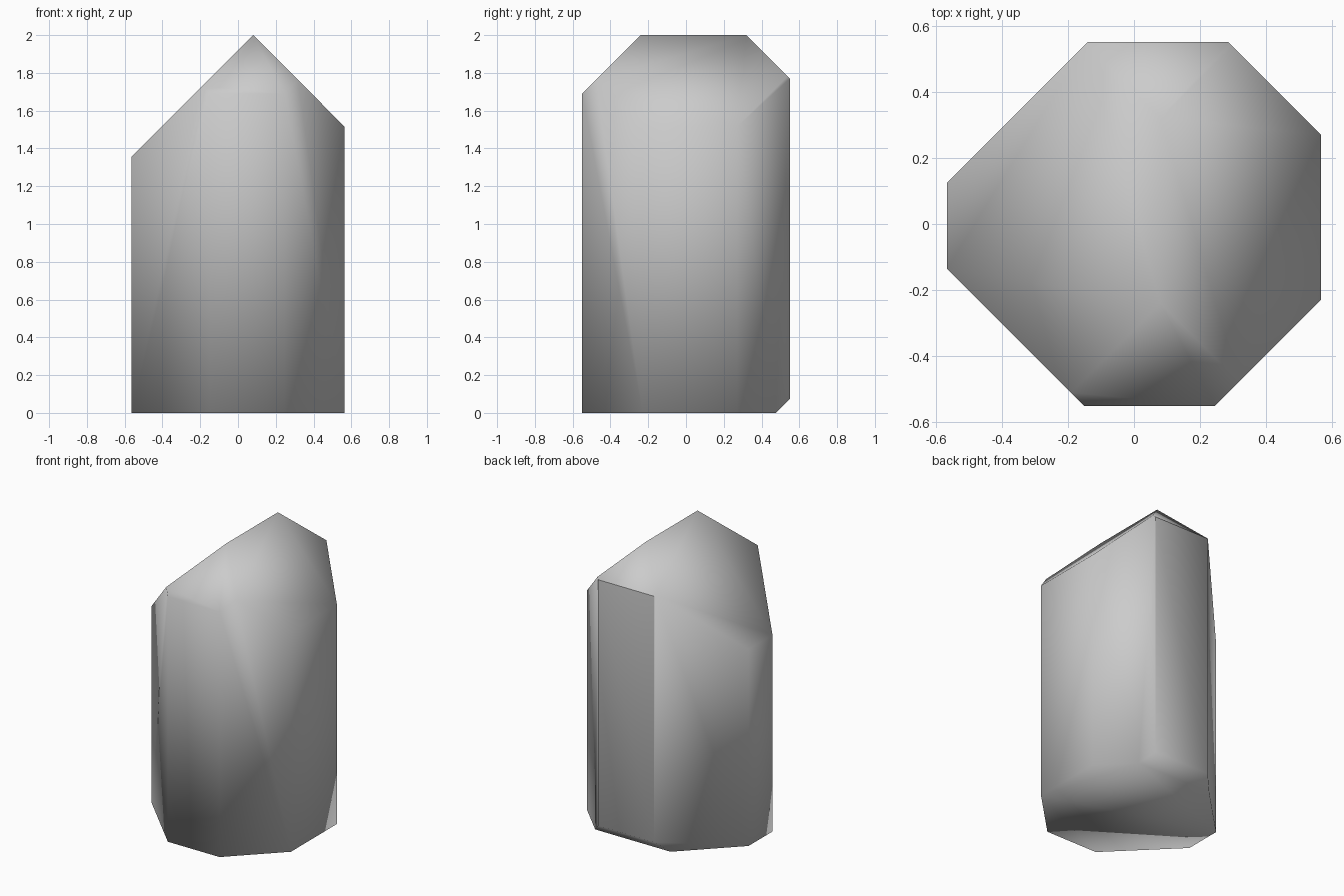
import bpy, bmesh
from mathutils import Vector

if "Cube" in bpy.data.objects:
    bpy.data.objects.remove(bpy.data.objects["Cube"])

# Starting block, taller than the finished crystal
bm = bmesh.new()
bmesh.ops.create_cube(bm, size=1)
for v in bm.verts:
    v.co = Vector((v.co.x * 1.13, v.co.y * 1.10, (v.co.z + 0.5) * 2.3))


def shave(normal, limit):
    """Keep the side where normal . p <= limit and cap the cut."""
    n = Vector(normal)
    bmesh.ops.bisect_plane(bm, geom=bm.verts[:] + bm.edges[:] + bm.faces[:], dist=1e-5,
                           plane_co=n * (limit / n.length_squared), plane_no=n, clear_outer=True)
    bmesh.ops.holes_fill(bm, edges=[e for e in bm.edges if e.is_boundary], sides=0)


# 45-degree cuts: vertical corners, ridge slopes, ridge ends, small rear foot chamfer
for normal, limit in [
    ((-1, 1, 0), 0.69), ((1, 1, 0), 0.835), ((1, -1, 0), 0.795), ((-1, -1, 0), 0.70),
    ((-1, 0, 1), 1.92), ((1, 0, 1), 2.08),
    ((0, -1, 1), 2.24), ((0, 1, 1), 2.32),
    ((0, 1, -1), 0.475),
]:
    shave(normal, limit)

# Smooth shading, with hard edges on the top and right of the rear face
bmesh.ops.recalc_face_normals(bm, faces=bm.faces[:])
for f in bm.faces:
    f.smooth = True
for e in bm.edges:
    p = [v.co for v in e.verts]
    if all(c.y > 0.54 for c in p) and (all(c.z > 1.7 for c in p) or all(c.x > 0.2 for c in p)):
        e.smooth = False

mesh = bpy.data.meshes.new("crystal_block")
bm.to_mesh(mesh)
bm.free()
bpy.context.collection.objects.link(bpy.data.objects.new("crystal_block", mesh))
